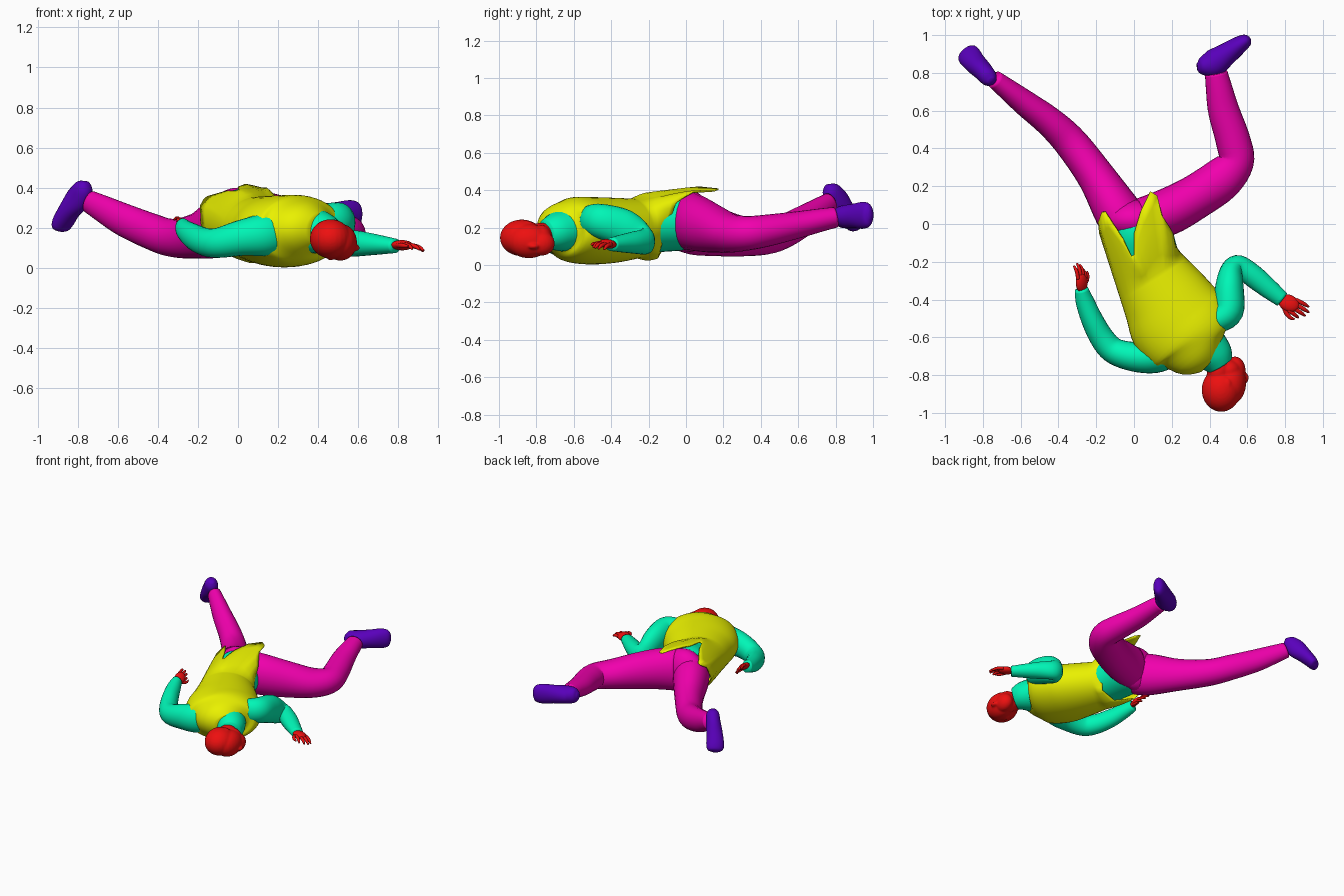
import bpy, bmesh, math
from mathutils import Vector as V


def material(name, col):
    m = bpy.data.materials.new(name)
    m.diffuse_color = (*col, 1)
    return m


YELLOW = material("vest_yellow", (0.82, 0.88, 0.0))
TEAL = material("shirt_teal", (0.0, 0.92, 0.47))
PINK = material("trouser_pink", (0.88, 0.0, 0.42))
PURPLE = material("shoe_purple", (0.1, 0.0, 0.5))
RED = material("skin_red", (0.85, 0.005, 0.005))


def finish(bm, name, mat):
    bmesh.ops.recalc_face_normals(bm, faces=bm.faces)
    me = bpy.data.meshes.new(name)
    bm.to_mesh(me)
    bm.free()
    me.materials.append(mat)
    me.polygons.foreach_set("use_smooth", [True] * len(me.polygons))
    ob = bpy.data.objects.new(name, me)
    bpy.context.collection.objects.link(ob)
    return ob


def spline(rows, k):
    # Catmull-Rom through every column of the rows
    out = []
    n = len(rows)
    for i in range(n - 1):
        a, b, c, d = (rows[max(0, min(n - 1, i + o))] for o in (-1, 0, 1, 2))
        for s in range(k):
            t = s / k
            out.append([0.5 * (2 * q + (r - p) * t + (2 * p - 5 * q + 4 * r - w) * t * t
                               + (3 * q - p - 3 * r + w) * t ** 3)
                        for p, q, r, w in zip(a, b, c, d)])
    out.append(list(rows[-1]))
    return out


def ring_points(pts, n):
    rings = []
    for i, p in enumerate(pts):
        t = (V(pts[min(i + 1, len(pts) - 1)][:3]) - V(pts[max(i - 1, 0)][:3])).normalized()
        side = V((0, 0, 1)).cross(t).normalized()
        up = t.cross(side)
        rings.append([V(p[:3]) + side * p[3] * math.cos(a) + up * p[4] * math.sin(a)
                      for a in (2 * math.pi * j / n for j in range(n))])
    return rings


def skin_rings(rings, name, mat, caps=(True, True)):
    bm = bmesh.new()
    vs = [[bm.verts.new(p) for p in r] for r in rings]
    n = len(vs[0])
    for a, b in zip(vs, vs[1:]):
        for j in range(n):
            bm.faces.new((a[j], a[(j + 1) % n], b[(j + 1) % n], b[j]))
    for r, cap in ((vs[0], caps[0]), (vs[-1], caps[1])):
        if cap:
            bm.faces.new(r)
    return finish(bm, name, mat)


def loft(name, mat, rows, n=24, k=5):
    return skin_rings(ring_points(spline(rows, k), n), name, mat)


def ball(bm, c, r):
    res = bmesh.ops.create_uvsphere(bm, u_segments=24, v_segments=16, radius=1)
    for v in res["verts"]:
        v.co = V(c) + V((v.co.x * r[0], v.co.y * r[1], v.co.z * r[2]))


# Vest: body rings from waist to shoulders, joined to a pointed open hem
N = 48
body = ring_points(spline([
    (.09, -.27, .195, .20, .16), (.17, -.40, .185, .238, .175),
    (.24, -.52, .183, .268, .18), (.315, -.605, .19, .25, .172),
    (.36, -.67, .195, .18, .135), (.41, -.715, .19, .09, .08)], 5), N)
hem = [(0, .20, -.10, .20), (40, .21, -.05, .34), (60, .145, .05, .40), (72, .11, .21, .40),
       (80, .05, .11, .425), (90, .0, -.05, .405), (100, .0, -.2, .385), (120, -.06, -.08, .385),
       (145, -.165, .08, .355), (165, -.19, .01, .31), (180, -.185, -.05, .2),
       (225, -.10, -.12, .09), (270, .05, -.15, .035), (315, .17, -.14, .07),
       (360, .20, -.10, .20)]


def hem_at(a):
    for p, q in zip(hem, hem[1:]):
        if p[0] <= a <= q[0]:
            return V(p[1:]).lerp(V(q[1:]), (a - p[0]) / (q[0] - p[0]))


edge = [hem_at(360 * j / N) for j in range(N)]
skirt = [[h.lerp(b, t) + V((0, 0, .012 * math.sin(math.pi * t) * math.sin(2 * math.pi * j / N)))
          for j, (h, b) in enumerate(zip(edge, body[0]))] for t in (0, .2, .4, .6, .8)]
vest = skin_rings(skirt + body, "vest", YELLOW, (False, True))
sol = vest.modifiers.new("cloth", "SOLIDIFY")
sol.thickness = .008
sol.offset = -1

# Shirt body, collar and sleeves
loft("shirt_body", TEAL, [(.11, -.30, .195, .17, .14), (.06, -.16, .215, .172, .148),
                          (.03, -.05, .235, .172, .16), (.01, .01, .24, .15, .15)], 32)
loft("shirt_collar", TEAL, [(.375, -.655, .185, .13, .115), (.425, -.70, .175, .105, .10),
                            (.455, -.745, .165, .075, .08)])
loft("sleeve_left", TEAL, [(.22, -.65, .18, .08, .10), (.13, -.695, .165, .09, .105),
                           (.02, -.705, .15, .08, .09), (-.10, -.675, .125, .07, .075),
                           (-.165, -.61, .13, .065, .07), (-.22, -.51, .155, .058, .065),
                           (-.26, -.41, .185, .049, .052), (-.278, -.345, .205, .036, .045)])
loft("sleeve_right", TEAL, [(.44, -.51, .235, .07, .085), (.50, -.46, .235, .08, .092),
                            (.505, -.34, .20, .076, .10), (.515, -.25, .145, .06, .085),
                            (.555, -.22, .125, .055, .07), (.63, -.275, .12, .06, .06),
                            (.71, -.34, .115, .053, .048), (.785, -.40, .11, .042, .036)])

# Trousers
bm = bmesh.new()
ball(bm, (.0, .02, .235), (.165, .11, .165))
finish(bm, "trouser_seat", PINK)
loft("trouser_leg_left", PINK, [(-.03, -.02, .22, .13, .145), (-.09, .07, .20, .125, .15),
                                (-.20, .25, .16, .10, .115), (-.33, .425, .15, .09, .095),
                                (-.44, .535, .185, .08, .09), (-.57, .635, .24, .069, .082),
                                (-.66, .705, .287, .058, .07), (-.74, .768, .33, .047, .057)])
loft("trouser_leg_right", PINK, [(.05, .02, .235, .12, .158), (.18, .065, .22, .125, .148),
                                 (.32, .14, .195, .118, .13), (.46, .235, .17, .114, .105),
                                 (.54, .33, .17, .095, .092), (.525, .44, .185, .092, .085),
                                 (.475, .60, .215, .083, .072), (.45, .72, .24, .07, .062),
                                 (.435, .80, .255, .06, .055)])

# Shoes
loft("shoe_left", PURPLE, [(-.755, .757, .425, .02, .014), (-.768, .772, .40, .044, .05),
                           (-.80, .81, .345, .052, .066), (-.842, .853, .285, .058, .052),
                           (-.872, .89, .23, .062, .042), (-.885, .905, .20, .052, .032),
                           (-.89, .912, .188, .018, .01)])
loft("shoe_right", PURPLE, [(.335, .83, .265, .02, .02), (.36, .834, .262, .048, .052),
                            (.42, .852, .258, .072, .062), (.49, .90, .262, .06, .066),
                            (.56, .95, .266, .046, .072), (.60, .975, .268, .032, .058),
                            (.615, .984, .268, .01, .02)])


# Hands: palm plus four fingers and a thumb
def hand(side_name, wrist, fwd, side, size, curl, flip):
    w, f, s = V(wrist), V(fwd).normalized(), V(side).normalized()
    nrm = f.cross(s) * flip
    bm = bmesh.new()
    res = bmesh.ops.create_uvsphere(bm, u_segments=16, v_segments=10, radius=1)
    for v in res["verts"]:
        x, y, z = v.co
        v.co = w + f * (size * (.25 + .38 * x)) + s * y * size * .29 + nrm * z * size * .16
    finish(bm, "palm_" + side_name, RED)
    tips = [(-.21, .78), (-.07, .95), (.07, 1.0), (.21, .9)]
    for i, (o, l) in enumerate(tips):
        rows = [(*(w + (f * u * l + s * o * (.9 + .3 * u) - nrm * curl * c) * size), r * size, r * size)
                for u, c, r in ((.45, 0, .075), (.65, .1, .072), (.85, .4, .065), (1, .9, .035))]
        loft(f"finger_{side_name}_{i + 1}", RED, rows, 10, 3)
    rows = [(*(w + (f * u - s * o - nrm * .15 * u) * size), r * size, r * size)
            for u, o, r in ((.1, .12, .08), (.35, .33, .08), (.55, .40, .065), (.7, .38, .03))]
    loft("thumb_" + side_name, RED, rows, 10, 3)


hand("left", (-.278, -.345, .21), (.03, .95, .22), (-.7, 0, .7), .135, .25, 1)
hand("right", (.785, -.40, .112), (.87, -.48, .03), (.5, .85, -.15), .155, .2, 1)

# Head: blended skull, face, chin, nose, ears and neck
bm = bmesh.new()
for c, r in (((.462, -.878, .145), (.104, .117, .098)),
             ((.51, -.84, .128), (.084, .118, .092)),
             ((.535, -.775, .115), (.056, .074, .066)),
             ((.50, -.775, .135), (.07, .06, .08)),
             ((.45, -.775, .155), (.066, .09, .07)),
             ((.588, -.815, .10), (.02, .03, .016)),
             ((.495, -.85, .222), (.02, .032, .014)),
             ((.462, -.85, .052), (.02, .032, .014))):
    ball(bm, c, r)
head = finish(bm, "head", RED)
rm = head.modifiers.new("blend", "REMESH")
rm.mode = 'VOXEL'
rm.voxel_size = .006
rm.use_smooth_shade = True
sm = head.modifiers.new("soften", "SMOOTH")
sm.factor = .5
sm.iterations = 10
